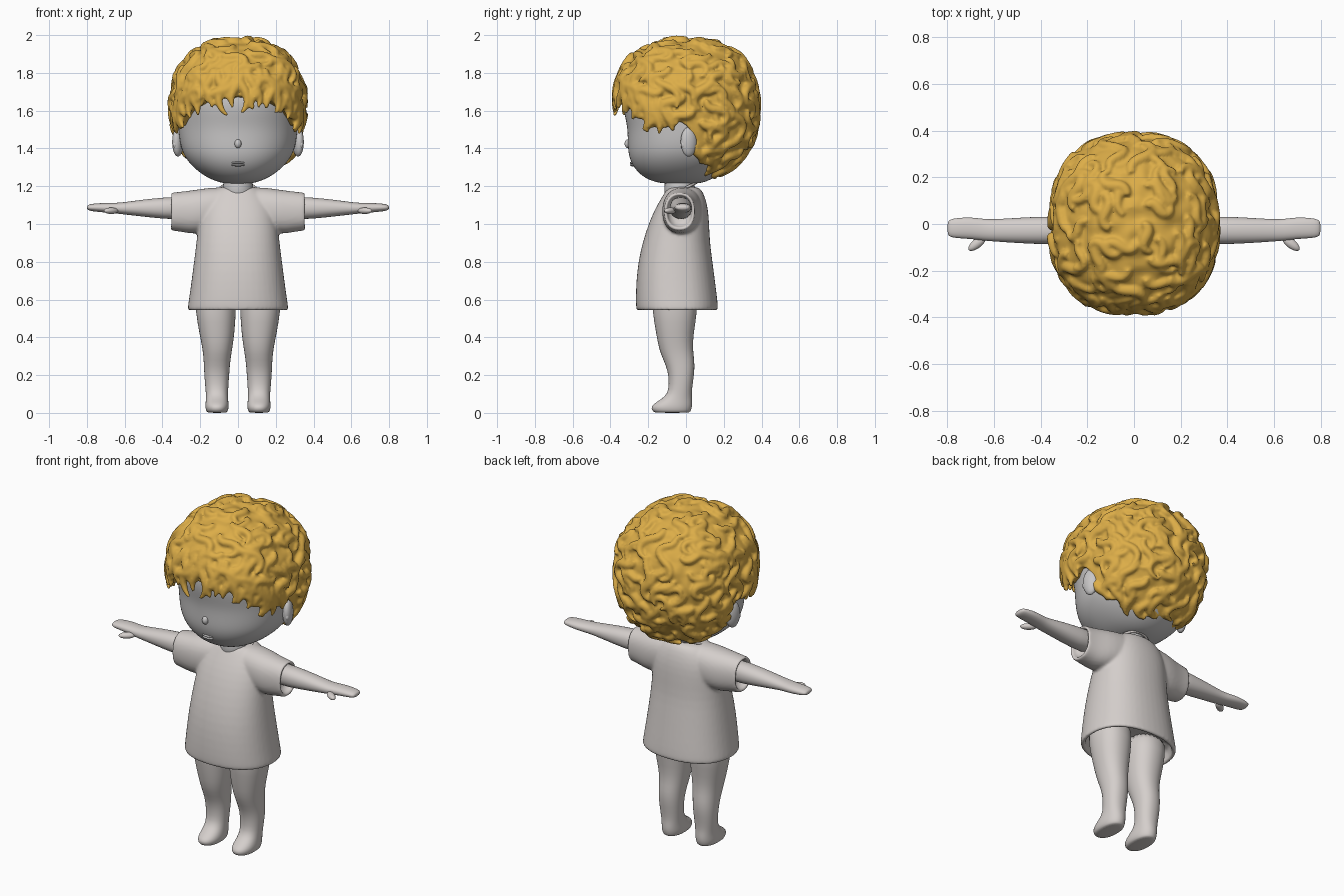
import bpy, bmesh, math, random
from mathutils import Vector, Matrix, noise

if "Cube" in bpy.data.objects:
    bpy.data.objects.remove(bpy.data.objects["Cube"])

random.seed(7)


def material(name, rgb):
    m = bpy.data.materials.new(name)
    m.diffuse_color = (*rgb, 1)
    m.use_nodes = True
    m.node_tree.nodes["Principled BSDF"].inputs["Base Color"].default_value = m.diffuse_color
    return m


BODY = material("warm grey", (0.66, 0.62, 0.60))
HEAD = material("neutral grey", (0.58, 0.57, 0.57))
HAIR = material("golden hair", (0.72, 0.42, 0.065))


def finish(bm, name, mat, subsurf=0, mirror=False):
    bmesh.ops.recalc_face_normals(bm, faces=bm.faces[:])
    me = bpy.data.meshes.new(name)
    bm.to_mesh(me)
    bm.free()
    me.materials.append(mat)
    for p in me.polygons:
        p.use_smooth = True
    ob = bpy.data.objects.new(name, me)
    bpy.context.collection.objects.link(ob)
    if mirror:
        mod = ob.modifiers.new("Mirror", 'MIRROR')
        mod.use_mirror_merge = False
    if subsurf:
        mod = ob.modifiers.new("Subsurf", 'SUBSURF')
        mod.levels = mod.render_levels = subsurf
    return ob


def loft(bm, rings, axis='z', power=2.0, seg=24, sign=1):
    """Closed skin over oval rings (t, a0, a1, b0, b1) stacked along an axis."""
    rows = []
    for t, a0, a1, b0, b1 in rings:
        row = []
        for i in range(seg):
            u = 2 * math.pi * i / seg
            c, s = math.cos(u), math.sin(u)
            a = (a0 + a1) / 2 + (a1 - a0) / 2 * math.copysign(abs(c) ** (2 / power), c)
            b = (b0 + b1) / 2 + (b1 - b0) / 2 * math.copysign(abs(s) ** (2 / power), s)
            row.append(bm.verts.new((a, b, t) if axis == 'z' else (sign * t, a, b)))
        rows.append(row)
    for r0, r1 in zip(rows, rows[1:]):
        for i in range(seg):
            j = (i + 1) % seg
            bm.faces.new((r0[i], r0[j], r1[j], r1[i]))
    bm.faces.new(rows[0])
    bm.faces.new(rows[-1])


def ball(name, loc, scale, mat, rot=0, mirror=False):
    bm = bmesh.new()
    m = Matrix.Translation(loc) @ Matrix.Rotation(rot, 4, 'Z') @ Matrix.Diagonal((*scale, 1))
    bmesh.ops.create_uvsphere(bm, u_segments=24, v_segments=16, radius=1, matrix=m)
    return finish(bm, name, mat, mirror=mirror)


# Legs with feet
bm = bmesh.new()
loft(bm, [(0.0, .065, .157, -.16, .015), (.006, .055, .167, -.175, .024), (.025, .049, .173, -.186, .031),
          (.045, .049, .173, -.177, .034), (.07, .052, .17, -.135, .033), (.1, .053, .17, -.098, .03),
          (.15, .05, .175, -.09, .035), (.22, .045, .18, -.095, .046), (.28, .04, .182, -.12, .045),
          (.34, .03, .188, -.145, .036), (.42, .018, .205, -.158, .04), (.54, .01, .226, -.18, .062),
          (.66, .008, .23, -.18, .06)], power=2.2)
finish(bm, "leg", BODY, 1, True)

# Arms with mitten hands and thumbs
bm = bmesh.new()
loft(bm, [(.25, -.09, .035, 1.02, 1.15), (.4, -.087, .032, 1.027, 1.14), (.5, -.082, .027, 1.039, 1.13),
          (.6, -.075, .02, 1.05, 1.116), (.64, -.072, .021, 1.055, 1.112), (.7, -.064, .03, 1.06, 1.112),
          (.76, -.061, .026, 1.066, 1.109), (.788, -.056, .02, 1.07, 1.104), (.8, -.045, .01, 1.078, 1.096)],
     axis='x', power=2.2)
finish(bm, "arm", BODY, 1, True)
ball("thumb", (.672, -.083, 1.07), (.046, .02, .017), BODY, math.radians(-38), True)

# T-shirt: body and sleeves fused, hollow at hem and cuffs
bm = bmesh.new()
loft(bm, [(.64, -.245, .245, -.235, .135), (.56, -.245, .245, -.235, .145), (.542, -.247, .247, -.238, .148),
          (.54, -.266, .266, -.26, .168), (.55, -.27, .27, -.266, .172), (.6, -.262, .262, -.268, .168),
          (.7, -.248, .248, -.265, .155), (.8, -.235, .235, -.254, .142), (.9, -.222, .222, -.232, .128),
          (1.0, -.212, .212, -.2, .124), (1.08, -.2, .2, -.165, .118), (1.14, -.17, .17, -.13, .103),
          (1.18, -.13, .13, -.105, .085), (1.2, -.1, .1, -.09, .06)], power=2.3)
for s in (1, -1):
    loft(bm, [(.0, -.11, .08, .98, 1.19), (.1, -.12, .085, .96, 1.198), (.2, -.128, .078, .95, 1.186),
              (.25, -.124, .064, .948, 1.178), (.3, -.12, .052, .958, 1.172), (.345, -.116, .047, .964, 1.167),
              (.36, -.114, .046, .966, 1.165), (.36, -.098, .032, .984, 1.15), (.3, -.098, .032, .99, 1.15)],
         axis='x', power=2.3, sign=s)
shirt = finish(bm, "t_shirt", BODY, 1)
mod = shirt.modifiers.new("Fuse", 'REMESH')
mod.mode, mod.voxel_size, mod.use_smooth_shade = 'VOXEL', 0.009, True
mod = shirt.modifiers.new("Relax", 'SMOOTH')
mod.iterations = 4

# Collar band and neck
bpy.ops.mesh.primitive_torus_add(major_radius=.1, minor_radius=.007, location=(0, -.035, 1.175),
                                 rotation=(math.radians(26), 0, 0), major_segments=48, minor_segments=10)
collar = bpy.context.object
collar.name = "collar"
collar.data.materials.append(BODY)
bpy.ops.object.shade_smooth()
bm = bmesh.new()
loft(bm, [(1.1, -.09, .09, -.12, .055), (1.19, -.08, .08, -.115, .045), (1.3, -.075, .075, -.11, .05)])
finish(bm, "neck", HEAD, 1)

# Head, nose, lips and ears
bm = bmesh.new()
loft(bm, [(z, -w, w, y0, y1) for z, w, y0, y1 in (
    (1.212, .06, -.11, .06), (1.225, .115, -.175, .11), (1.25, .172, -.23, .16), (1.3, .24, -.28, .22),
    (1.36, .287, -.305, .27), (1.42, .308, -.31, .3), (1.5, .317, -.31, .32), (1.56, .32, -.322, .33),
    (1.62, .32, -.335, .33), (1.7, .31, -.332, .32), (1.8, .26, -.28, .27), (1.87, .18, -.2, .19),
    (1.91, .08, -.08, .08))], power=2.15, seg=32)
finish(bm, "head", HEAD, 2)
ball("nose", (0, -.305, 1.425), (.018, .02, .024), HEAD)
for z in (1.312, 1.324):
    ball("lip", (0, -.284, z), (.035, .013, .007), HEAD)
ball("ear", (.318, .015, 1.435), (.028, .045, .078), HEAD, math.radians(20), True)
bm = bmesh.new()
bmesh.ops.create_uvsphere(bm, u_segments=12, v_segments=8, radius=.018,
                          matrix=Matrix.Translation((.335, -.015, 1.42)) @ Matrix.Diagonal((.6, .7, 1, 1)))
finish(bm, "ear_flap", HEAD, 0, True)

# Hair: a shell cut off at the hairline, covered with curved locks, all fused
CENTRE = Vector((0, 0, 1.62))
LINE = [(0, 9), (25, 6), (45, -4), (60, -17), (72, -18), (82, -12), (92, -17), (101, -42), (130, -64), (181, -66)]


def hairline(az):
    """Lowest hair elevation (degrees) at an angle away from the front."""
    az = abs((az + 180) % 360 - 180)
    for (a, e), (b, f) in zip(LINE, LINE[1:]):
        if az <= b:
            return e + (f - e) * (az - a) / (b - a)


def direction(az, el):
    az, el = math.radians(az), math.radians(el)
    return Vector((math.sin(az) * math.cos(el), -math.cos(az) * math.cos(el), math.sin(el)))


def angles(d):
    return math.degrees(math.atan2(d.x, -d.y)), math.degrees(math.asin(max(-1, min(1, d.z))))


def surface(d):
    p = 2.4
    c = .355 if d.z > 0 else .375
    return (abs(d.x / .345) ** p + abs(d.y / .372) ** p + abs(d.z / c) ** p) ** (-1 / p)


bm = bmesh.new()
rows, N, M = [], 120, 40
for k in range(1, M + 1):
    row = []
    for i in range(N):
        az = 360 * i / N
        d = direction(az, 90 + (hairline(az) - 90) * k / M)
        row.append(bm.verts.new(CENTRE + d * (surface(d) + .015 * noise.noise(d * 6))))
    rows.append(row)
top, core = bm.verts.new(CENTRE + Vector((0, 0, .355))), bm.verts.new(CENTRE)
for i in range(N):
    j = (i + 1) % N
    bm.faces.new((top, rows[0][i], rows[0][j]))
    bm.faces.new((core, rows[-1][j], rows[-1][i]))
    for r0, r1 in zip(rows, rows[1:]):
        bm.faces.new((r0[i], r1[i], r1[j], r0[j]))
hair = finish(bm, "hair", HAIR)

curve = bpy.data.curves.new("locks", 'CURVE')
curve.dimensions, curve.bevel_depth, curve.bevel_resolution = '3D', 1, 3
curve.use_fill_caps = True


def lock(d, heading, turn, length, thick, overhang=3, flick=.012):
    """A tapered strand wandering over the hair surface from direction d."""
    pts, n = [], 16
    for i in range(n):
        az, el = angles(d)
        if el < hairline(az) - overhang:
            break
        pts.append(d.copy())
        east = Vector((-d.y, d.x, 0)).normalized()
        south = east.cross(d) * -1
        south = -south if south.z > 0 else south
        h = heading + turn * math.sin(math.pi * 1.6 * i / n)
        d = (d + (south * math.cos(h) + east * math.sin(h)) * length / n / .37).normalized()
    if len(pts) < 6:
        return
    sp = curve.splines.new('POLY')
    sp.points.add(len(pts) - 1)
    for i, q in enumerate(pts):
        t = i / (len(pts) - 1)
        sp.points[i].co = (*(CENTRE + q * (surface(q) + flick * t * t)), 1)
        sp.points[i].radius = thick * (.3 + .7 * math.sin(math.pi * min(1, .15 + .85 * t)) ** .8)


# Locks scattered all over the head
for i in range(190):
    z = 1 - 1.75 * (i + .5) / 190
    a = i * 2.39996
    r = math.sqrt(1 - z * z)
    lock(Vector((r * math.cos(a), r * math.sin(a), z)), random.uniform(-.6, .6), random.choice((-1, 1)) * random.uniform(.8, 1.7),
         random.uniform(.17, .27), random.uniform(.019, .028), flick=random.uniform(0, .02))
# Fringe and sideburn tips hanging over the face
for az, drop in ((-66, 7), (-56, 6), (-44, 9), (-32, 9), (-20, 4), (-4, 15), (6, 9), (22, 11), (34, 8), (46, 9), (56, 5), (67, 9)):
    for side in (-1, 1):
        lock(direction(az + 3 * side, hairline(az) + 24), -.15 * side, .7 * side, .3, .025, drop, .008)

locks = bpy.data.objects.new("locks", curve)
bpy.context.collection.objects.link(locks)
bpy.ops.object.select_all(action='DESELECT')
locks.select_set(True)
bpy.context.view_layer.objects.active = locks
bpy.ops.object.convert(target='MESH')
locks = bpy.context.object
locks.data.materials.clear()
locks.data.materials.append(HAIR)
hair.select_set(True)
locks.select_set(True)
bpy.context.view_layer.objects.active = hair
bpy.ops.object.join()
mod = hair.modifiers.new("Fuse", 'REMESH')
mod.mode, mod.voxel_size, mod.use_smooth_shade = 'VOXEL', 0.008, True
mod = hair.modifiers.new("Relax", 'SMOOTH')
mod.iterations = 4
